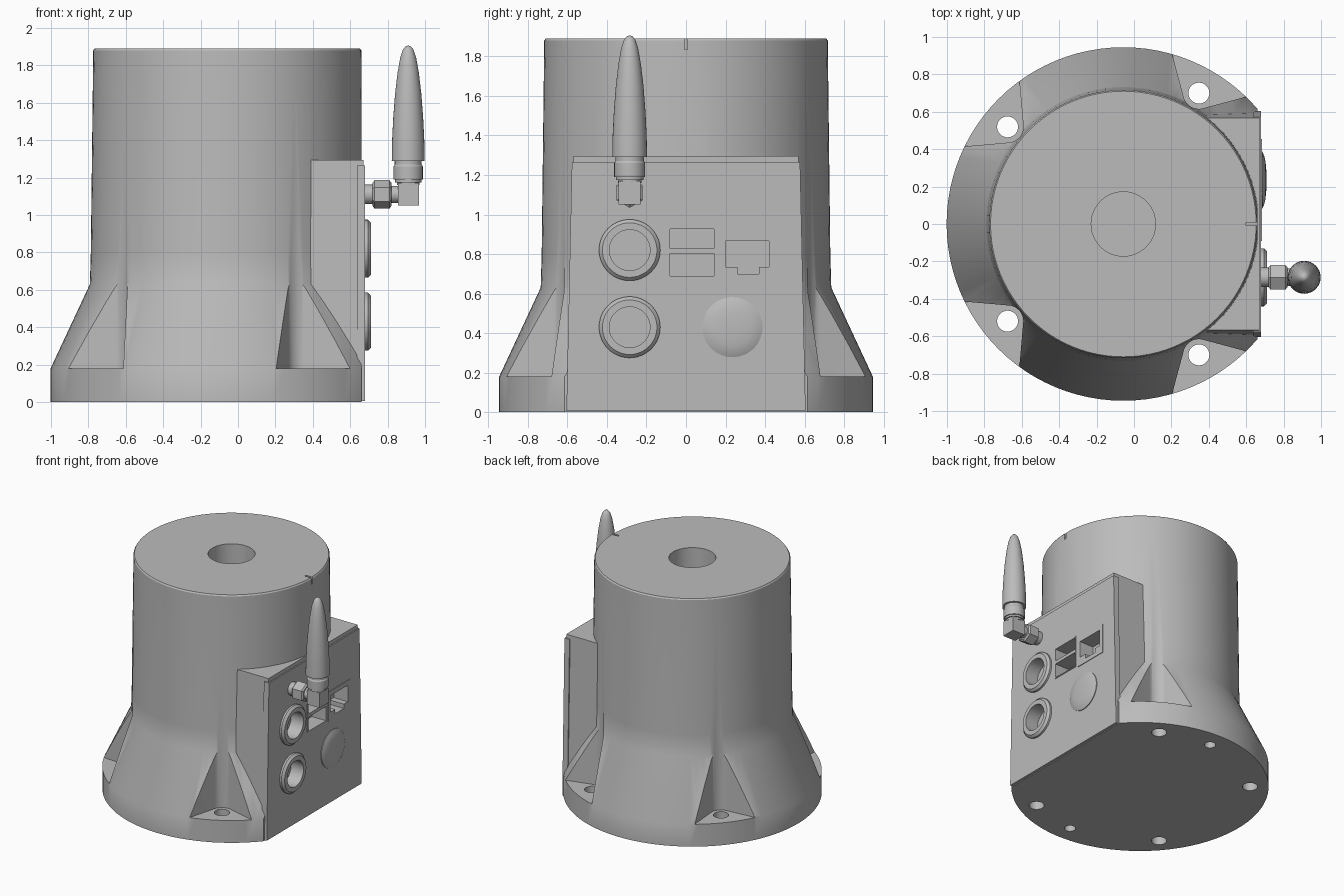
import bpy, bmesh, math
from mathutils import Matrix, Vector

if "Cube" in bpy.data.objects:
    bpy.data.objects.remove(bpy.data.objects["Cube"])

CX = -0.057          # axis of the round body
FACE = 0.68          # front of the connector panel

grey = bpy.data.materials.new("plain grey")
grey.use_nodes = True
grey.diffuse_color = (0.5, 0.5, 0.5, 1)
grey.node_tree.nodes["Principled BSDF"].inputs["Base Color"].default_value = (0.5, 0.5, 0.5, 1)


def finish(name, bm):
    bmesh.ops.recalc_face_normals(bm, faces=bm.faces)
    mesh = bpy.data.meshes.new(name)
    bm.to_mesh(mesh)
    bm.free()
    mesh.materials.append(grey)
    ob = bpy.data.objects.new(name, mesh)
    bpy.context.collection.objects.link(ob)
    return ob


def select(ob):
    bpy.ops.object.select_all(action='DESELECT')
    ob.select_set(True)
    bpy.context.view_layer.objects.active = ob


def smooth(ob, angle=30):
    select(ob)
    bpy.ops.object.shade_smooth_by_angle(angle=math.radians(angle))


def lathe(name, profile, at, along_x=False, sides=64):
    """Turn (radius, height) points into a closed solid about z or x."""
    bm = bmesh.new()
    rings = []
    for r, h in profile:
        if r == 0:
            rings.append([bm.verts.new((0, 0, h))])
        else:
            rings.append([bm.verts.new((r * math.cos(a), r * math.sin(a), h))
                          for a in (math.tau * i / sides for i in range(sides))])
    for a, b in zip(rings, rings[1:]):
        for i in range(sides):
            j = (i + 1) % sides
            if len(a) == 1:
                bm.faces.new((a[0], b[i], b[j]))
            elif len(b) == 1:
                bm.faces.new((a[i], a[j], b[0]))
            else:
                bm.faces.new((a[i], a[j], b[j], b[i]))
    for ring in (rings[0], rings[-1]):
        if len(ring) > 1:
            bm.faces.new(ring)
    turn = Matrix.Rotation(math.pi / 2, 4, 'Y') if along_x else Matrix()
    bm.transform(Matrix.Translation(at) @ turn)
    return finish(name, bm)


def prism(name, points, start, depth):
    """Extrude a closed loop of 3D points from an offset by a vector."""
    bm = bmesh.new()
    face = bm.faces.new([bm.verts.new(Vector(p) + Vector(start)) for p in points])
    out = bmesh.ops.extrude_face_region(bm, geom=[face])["geom"]
    bmesh.ops.translate(bm, vec=depth, verts=[v for v in out if isinstance(v, bmesh.types.BMVert)])
    return finish(name, bm)


def plate(name, yz, x0, x1):
    return prism(name, [(0, y, z) for y, z in yz], (x0, 0, 0), (x1 - x0, 0, 0))


def rect(y0, y1, z0, z1):
    return [(y0, z0), (y1, z0), (y1, z1), (y0, z1)]


def box(name, x0, x1, y0, y1, z0, z1):
    return plate(name, rect(y0, y1, z0, z1), x0, x1)


def combine(ob, tool, operation='DIFFERENCE', keep=False):
    mod = ob.modifiers.new("cut", 'BOOLEAN')
    mod.operation, mod.solver, mod.object = operation, 'EXACT', tool
    select(ob)
    bpy.ops.object.modifier_apply(modifier=mod.name)
    if not keep:
        bpy.data.objects.remove(tool)


# Round body with flared foot
body = lathe("body", [(0.945, 0), (0.945, 0.18), (0.735, 0.63), (0.73, 0.8),
                      (0.717, 1.88), (0.71, 1.89)], (CX, 0, 0), sides=96)
combine(body, box("trim", 0.66, 1.5, -1.5, 1.5, -1, 3))

# Mounting pockets: rounded root opening outward by a right angle
for deg in (60, 140, 220, 300):
    a = math.radians(deg)
    centre = Vector((CX + 0.808 * math.cos(a), 0.808 * math.sin(a), 0))
    loop = []
    for i in range(17):
        t = a + math.radians(135) + math.radians(90) * i / 16
        loop.append((0.084 * math.cos(t), 0.084 * math.sin(t), 0))
    for side in (-1, 1):
        t, n = a + side * math.pi / 4, a + side * math.radians(135)
        loop.append((0.084 * math.cos(n) + 0.6 * math.cos(t),
                     0.084 * math.sin(n) + 0.6 * math.sin(t), 0))
    combine(body, prism("pocket", loop, centre + Vector((0, 0, 0.18)), (0, 0, 1.3)))
    combine(body, lathe("bolt_hole", [(0.056, -0.1), (0.056, 0.3)], centre, sides=32))

# Blind dowel holes underneath
for y in (-0.8, 0.8):
    combine(body, lathe("dowel_hole", [(0.042, -0.1), (0.042, 0.13)], (CX, y, 0), sides=32))

# Connector housing joined to the body
housing = plate("housing", [(-0.597, 0.01), (0.597, 0.01), (0.568, 1.295), (-0.568, 1.295)], 0.1, 0.67)
combine(body, housing, 'UNION')

# Centre bore and rim notch
combine(body, lathe("bore", [(0.172, 1.25), (0.172, 2)], (CX, 0, 0), sides=48))
combine(body, box("notch", 0.6, 0.8, -0.008, 0.008, 1.835, 2))

# Front panel and socket frames
panel = plate("panel", [(-0.605, 0.005), (0.605, 0.005), (0.577, 1.265), (-0.577, 1.265)], 0.635, FACE)
usb_frame = box("double_port_frame", FACE - 0.01, FACE + 0.005, -0.09, 0.15, 0.68, 0.935)
net_frame = box("network_port_frame", FACE - 0.01, FACE + 0.005, 0.175, 0.455, 0.665, 0.905)

# Port openings cut through frame, panel and housing
openings = [rect(-0.082, 0.142, 0.688, 0.802), rect(-0.082, 0.142, 0.828, 0.927),
            [(0.2, 0.735), (0.26, 0.735), (0.26, 0.7), (0.37, 0.7), (0.37, 0.735),
             (0.42, 0.735), (0.42, 0.867), (0.2, 0.867)]]
for shape, frame in zip(openings, (usb_frame, usb_frame, net_frame)):
    tool = plate("opening", shape, 0.56, 0.8)
    for part in (frame, panel):
        combine(part, tool, keep=True)
    combine(body, tool)

# Round sockets with open centres
for z in (0.43, 0.82):
    tool = lathe("socket_bore", [(0.105, 0.6), (0.105, 0.8)], (0, -0.285, z), True, 48)
    combine(panel, tool, keep=True)
    combine(body, tool)
    ring = lathe("socket_ring", [(0.155, -0.01), (0.155, 0.015), (0.138, 0.032), (0.11, 0.032)],
                 (FACE, -0.285, z), True, 48)
    combine(ring, lathe("ring_bore", [(0.103, 0.55), (0.103, 0.8)], (0, -0.285, z), True, 48))
    smooth(ring)

# Domed push button
smooth(lathe("button", [(0.152, -0.01), (0.152, 0.006), (0.13, 0.016), (0.1, 0.023),
                        (0.06, 0.027), (0, 0.029)], (FACE, 0.235, 0.43), True, 48))

for part in (body, panel):
    smooth(part)

# Antenna connector: stub, hex nut, neck and elbow
AY, AX, AZ = -0.285, 0.91, 1.11
smooth(lathe("antenna_stub", [(0.052, 0.66), (0.052, 0.73)], (0, AY, AZ), True, 32))
lathe("antenna_nut", [(0.062, 0.72), (0.076, 0.73), (0.076, 0.81), (0.062, 0.82)], (0, AY, AZ), True, 6)
smooth(lathe("antenna_neck", [(0.046, 0.81), (0.046, 0.87)], (0, AY, AZ), True, 32))
box("antenna_elbow", 0.855, 0.967, AY - 0.056, AY + 0.056, 1.05, 1.17)

# Antenna collar and whip
smooth(lathe("antenna_collar", [(0.06, 1.16), (0.06, 1.175), (0.07, 1.175), (0.07, 1.19), (0.078, 1.19),
                                (0.078, 1.26), (0.072, 1.27), (0.072, 1.3)], (AX, AY, 0), sides=32))
smooth(lathe("antenna_whip", [(0.088, 1.29), (0.086, 1.4), (0.08, 1.52), (0.07, 1.65), (0.057, 1.76),
                              (0.043, 1.84), (0.028, 1.885), (0.014, 1.902), (0, 1.906)],
             (AX, AY, 0), sides=32), 50)
